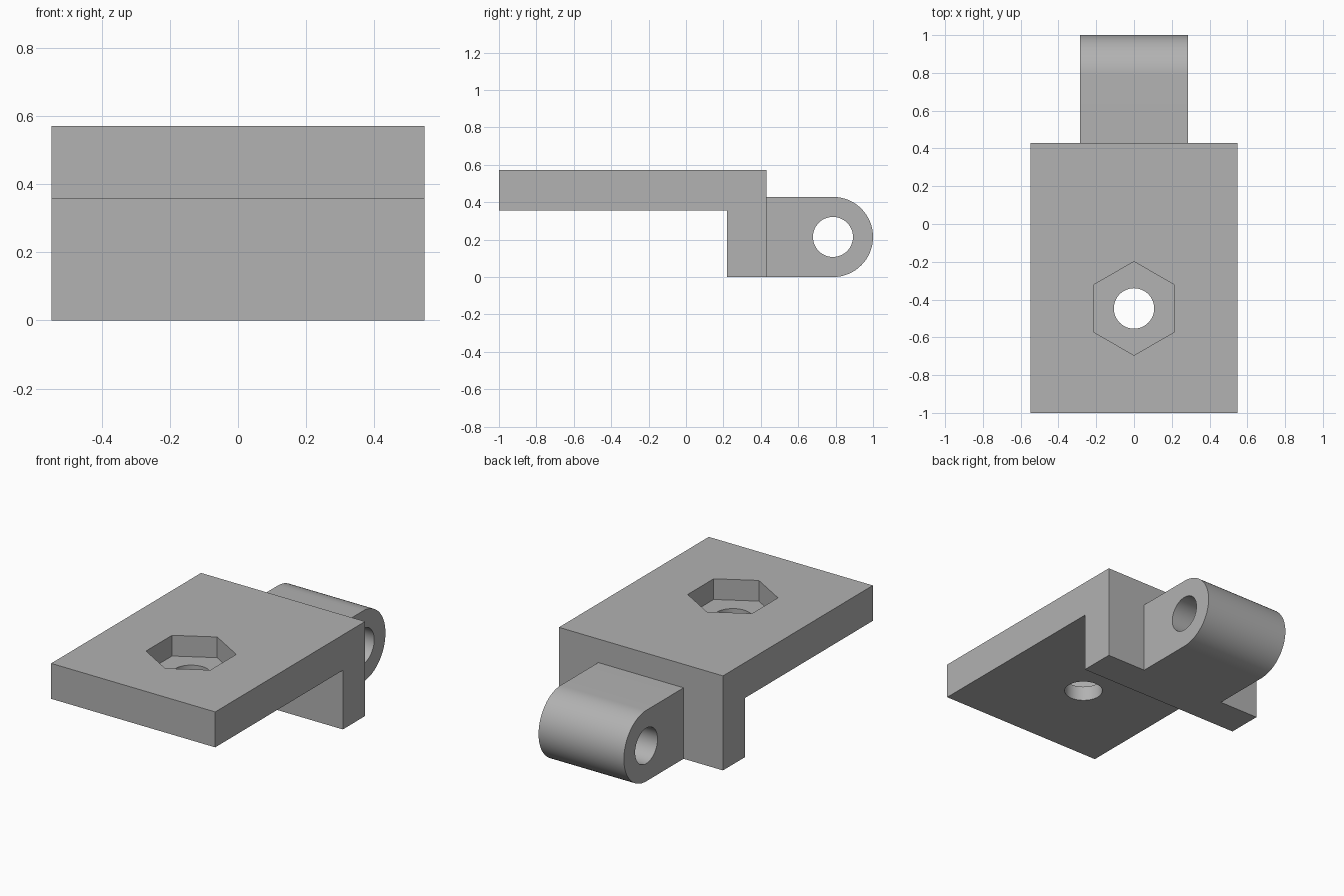
import bpy, bmesh, math
from mathutils import Vector

cube = bpy.data.objects.get("Cube")
if cube:
    bpy.data.objects.remove(cube, do_unlink=True)

grey = bpy.data.materials.new("plain grey")
grey.use_nodes = True
COLOUR = (0.445, 0.445, 0.445, 1)
grey.diffuse_color = COLOUR
grey.node_tree.nodes["Principled BSDF"].inputs["Base Color"].default_value = COLOUR

WIDTH, LUG_WIDTH = 1.096, 0.57      # along x
TOP, PLATE_BOTTOM = 0.571, 0.357    # plate heights
LEG_FRONT, LEG_BACK = 0.218, 0.43   # leg along y
LUG_R, HOLE_R = 0.2143, 0.107
LUG_Y = 1 - LUG_R
BOLT_Y, NUT_R, NUT_FLOOR = -0.447, 0.248, 0.446


def prism(name, points, direction):
    """Extrude a closed outline into a solid."""
    bm = bmesh.new()
    face = bm.faces.new([bm.verts.new(p) for p in points])
    out = bmesh.ops.extrude_face_region(bm, geom=[face])
    moved = [v for v in out["geom"] if isinstance(v, bmesh.types.BMVert)]
    bmesh.ops.translate(bm, verts=moved, vec=Vector(direction))
    bmesh.ops.recalc_face_normals(bm, faces=bm.faces)
    mesh = bpy.data.meshes.new(name)
    bm.to_mesh(mesh)
    bm.free()
    mesh.materials.append(grey)
    obj = bpy.data.objects.new(name, mesh)
    bpy.context.collection.objects.link(obj)
    return obj


def side_prism(name, outline, width):
    """Extrude a (y, z) outline across x, centred."""
    return prism(name, [(-width / 2, y, z) for y, z in outline], (width, 0, 0))


def arc(cx, cy, r, count, start=0.0, sweep=math.tau, closed=True):
    steps = count if closed else count - 1
    return [(cx + r * math.cos(start + sweep * i / steps),
             cy + r * math.sin(start + sweep * i / steps)) for i in range(count)]


def combine(target, tool, operation):
    """Apply a boolean and discard the tool."""
    tool.hide_render = True
    mod = target.modifiers.new("shape", "BOOLEAN")
    mod.object, mod.operation, mod.solver = tool, operation, "EXACT"
    bpy.context.view_layer.objects.active = target
    bpy.ops.object.modifier_apply(modifier=mod.name)
    bpy.data.objects.remove(tool, do_unlink=True)


# Plate with its downward leg
bracket = side_prism("hinge_bracket", [
    (-1, PLATE_BOTTOM), (LEG_FRONT, PLATE_BOTTOM), (LEG_FRONT, 0),
    (LEG_BACK, 0), (LEG_BACK, TOP), (-1, TOP)], WIDTH)

# Rounded hinge lug, rooted inside the leg
root = LEG_BACK - 0.1
lug = side_prism("hinge_lug", [(root, 2 * LUG_R), (root, 0)] + arc(
    LUG_Y, LUG_R, LUG_R, 33, -math.pi / 2, math.pi, closed=False), LUG_WIDTH)
combine(bracket, lug, "UNION")

# Pin hole through the lug
combine(bracket, side_prism("pin_cutter", arc(LUG_Y, LUG_R, HOLE_R, 48), 1), "DIFFERENCE")

# Hexagonal nut pocket and bolt hole in the plate
for name, radius, sides, floor in (("nut_cutter", NUT_R, 6, NUT_FLOOR),
                                   ("bolt_cutter", HOLE_R, 48, 0.2)):
    outline = arc(0, BOLT_Y, radius, sides, math.pi / 2)
    combine(bracket, prism(name, [(x, y, floor) for x, y in outline], (0, 0, 0.6)),
            "DIFFERENCE")

# Smooth the curved walls, keep the edges crisp
bpy.ops.object.select_all(action="DESELECT")
bracket.select_set(True)
bpy.context.view_layer.objects.active = bracket
bpy.ops.object.shade_smooth_by_angle(angle=math.radians(30))
